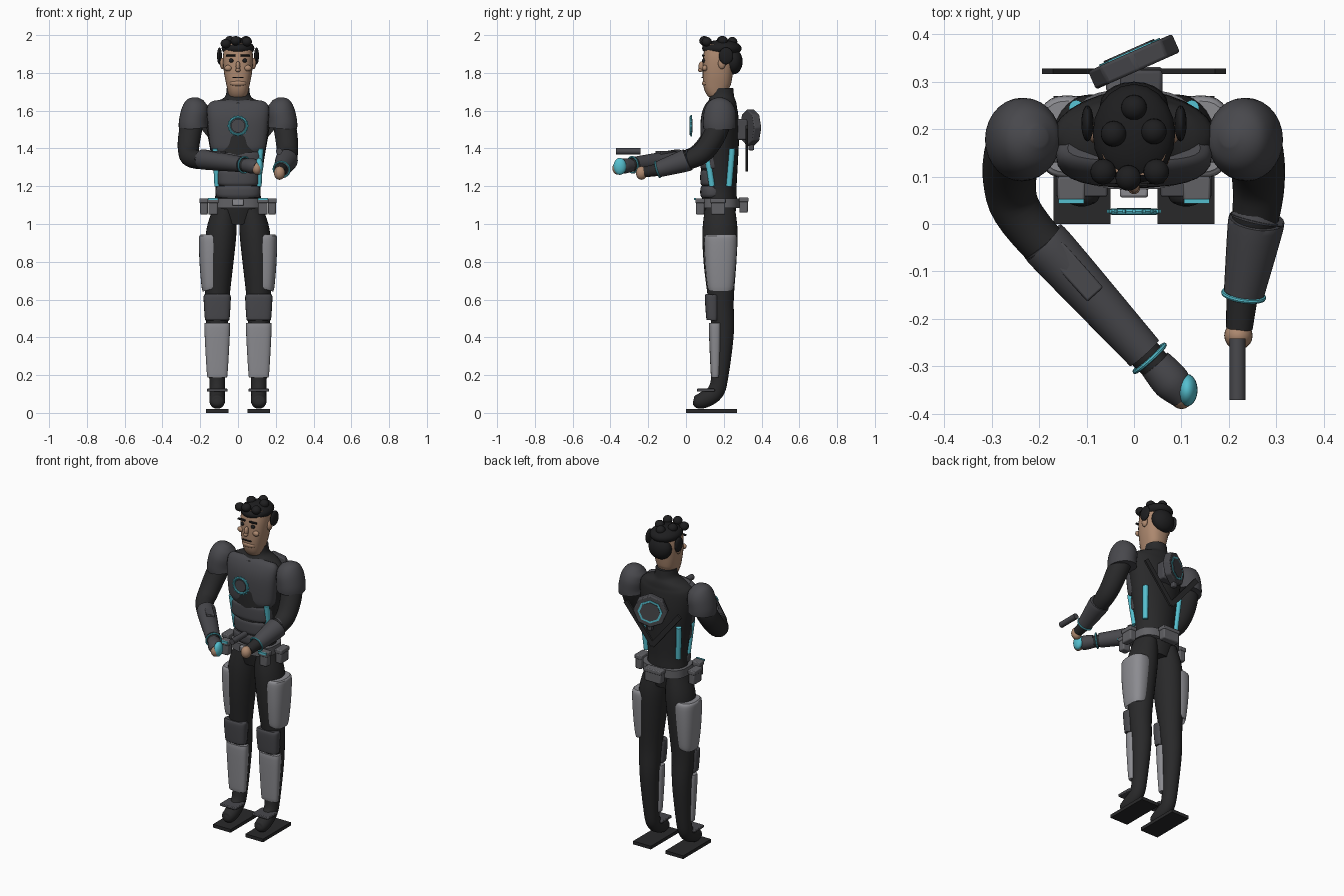
import bpy
import bmesh
import math
from mathutils import Vector

if "Cube" in bpy.data.objects:
    bpy.data.objects.remove(bpy.data.objects["Cube"])


def material(name, colour):
    m = bpy.data.materials.new(name)
    m.use_nodes = True
    m.diffuse_color = (*colour, 1)
    m.node_tree.nodes["Principled BSDF"].inputs["Base Color"].default_value = (*colour, 1)
    return m


SUIT = material("black suit", (.022, .022, .023))
HAIR = material("black hair", (.013, .013, .014))
ARMOUR = material("charcoal armour", (.065, .065, .073))
GEAR = material("mid grey gear", (.12, .12, .13))
PLATE = material("light grey plate", (.26, .26, .28))
TEAL = material("teal glow", (.09, .52, .62))
SKIN = material("skin", (.42, .25, .16))
built = []


def finish(name, bm, mat, bevel=0):
    bmesh.ops.recalc_face_normals(bm, faces=bm.faces)
    mesh = bpy.data.meshes.new(name)
    bm.to_mesh(mesh)
    bm.free()
    mesh.materials.append(mat)
    ob = bpy.data.objects.new(name, mesh)
    bpy.context.collection.objects.link(ob)
    if bevel:
        mod = ob.modifiers.new("bevel", "BEVEL")
        mod.width, mod.segments = bevel, 2
    built.append(ob)
    return ob


def loft(name, points, mat, power=2, sides=28, steps=5):
    """Skin a smooth path of (x, y, z, half width, half depth) with superellipses."""
    pts = [Vector(p if len(p) == 5 else (*p, p[3])) for p in points]
    ends = [pts[0]] + pts + [pts[-1]]
    path = []
    for i in range(len(pts) - 1):
        a, b, c, d = ends[i:i + 4]
        for k in range(steps):
            t = k / steps
            path.append(b + (c - a) * (t / 2) + (a * 2 - b * 5 + c * 4 - d) * (t * t / 2)
                        + (b * 3 - a - c * 3 + d) * (t ** 3 / 2))
    path.append(pts[-1])
    bm = bmesh.new()
    rings = []
    for i, p in enumerate(path):
        ahead, behind = path[min(i + 1, len(path) - 1)], path[max(i - 1, 0)]
        tangent = (Vector(ahead[:3]) - Vector(behind[:3])).normalized()
        v = tangent.cross(Vector((1, 0, 0))).normalized()
        u = v.cross(tangent)
        ring = []
        for k in range(sides):
            a = math.tau * k / sides
            c, s = [math.copysign(abs(w) ** (2 / power), w) for w in (math.cos(a), math.sin(a))]
            ring.append(bm.verts.new(Vector(p[:3]) + u * c * p[3] + v * s * p[4]))
        rings.append(ring)
    for r, q in zip(rings, rings[1:]):
        for k in range(sides):
            n = (k + 1) % sides
            bm.faces.new((r[k], r[n], q[n], q[k]))
    bm.faces.new(rings[0])
    bm.faces.new(rings[-1])
    return finish(name, bm, mat)


def ball(name, centre, radii, mat):
    bm = bmesh.new()
    bmesh.ops.create_uvsphere(bm, u_segments=20, v_segments=12, radius=1)
    bmesh.ops.scale(bm, vec=radii, verts=bm.verts)
    bmesh.ops.translate(bm, vec=centre, verts=bm.verts)
    return finish(name, bm, mat)


def box(name, centre, size, mat, bevel=0, turn=(0, 0, 0)):
    bm = bmesh.new()
    bmesh.ops.create_cube(bm, size=1)
    bmesh.ops.scale(bm, vec=size, verts=bm.verts)
    ob = finish(name, bm, mat, bevel)
    ob.location, ob.rotation_euler = centre, turn
    return ob


def disc(name, centre, normal, radius, depth, mat, sides=28, bevel=0):
    bm = bmesh.new()
    bmesh.ops.create_cone(bm, cap_ends=True, segments=sides, radius1=radius, radius2=radius, depth=depth)
    ob = finish(name, bm, mat, bevel)
    ob.location = centre
    ob.rotation_euler = Vector(normal).to_track_quat("Z", "Y").to_euler()
    return ob


def hoop(name, centre, normal, radius, thick, mat):
    turn = Vector(normal).to_track_quat("Z", "Y").to_euler()
    bpy.ops.mesh.primitive_torus_add(location=centre, rotation=turn, major_radius=radius,
                                     minor_radius=thick, major_segments=32, minor_segments=8)
    ob = bpy.context.object
    ob.name = name
    ob.data.materials.append(mat)
    built.append(ob)


# Torso, neck and front armour
loft("torso", [(0, .18, 1.0, .09, .07), (0, .178, 1.1, .12, .09), (0, .176, 1.2, .12, .092),
               (0, .176, 1.35, .14, .1), (0, .18, 1.5, .165, .102), (0, .185, 1.6, .17, .09),
               (0, .19, 1.64, .14, .078), (0, .19, 1.67, .072, .066), (0, .19, 1.72, .06, .06)], SUIT)
loft("chest_plate", [(0, .14, 1.385, .135, .052), (0, .14, 1.42, .15, .06), (0, .14, 1.55, .162, .062),
                     (0, .15, 1.62, .163, .05), (0, .16, 1.645, .14, .03)], ARMOUR, 2.6)
for i, (low, high, wide) in enumerate([(1.29, 1.38, .13), (1.205, 1.285, .11), (1.14, 1.2, .118)]):
    loft(f"abdomen_plate_{i + 1}", [(0, .14, low, wide - .01, .058), (0, .14, low + .015, wide, .064),
                                    (0, .14, high - .015, wide, .064), (0, .14, high, wide - .01, .058)],
         ARMOUR, 2.4)

# Chest emblem ring with side dashes
disc("emblem_disc", (0, .028, 1.52), (0, 1, 0), .036, .012, ARMOUR)
hoop("emblem_ring", (0, .026, 1.52), (0, 1, 0), .046, .007, TEAL)
for k in range(16):
    a = math.tau * k / 16
    box("emblem_tick", (.053 * math.cos(a), .027, 1.52 + .053 * math.sin(a)), (.008, .008, .006), TEAL, 0, (0, -a, 0))

# Belt
loft("belt", [(0, .178, 1.085, .138, .106), (0, .178, 1.135, .138, .106)], GEAR, 2.8)
box("buckle", (0, .068, 1.115), (.06, .025, .035), PLATE, .006)


def pouch(name, centre, size):
    x, y, z = centre
    w, d, h = size
    box(name, centre, size, GEAR, .007)
    box(name + "_flap", (x, y, z + h * .36), (w + .008, d + .006, h * .3), GEAR, .005)


pouch("back_pouch", (0, .305, 1.1), (.11, .045, .08))

# Back device and crossed harness
tilt = math.radians(24)
normal = Vector((-math.sin(tilt), math.cos(tilt), 0))
hub = Vector((0, .342, 1.51))
box("device_mount", (.015, .295, 1.5), (.09, .06, .11), ARMOUR, .008)
disc("device_body", hub, normal, .098, .042, ARMOUR, 8, .006)
disc("device_glow", hub + normal * .02, normal, .07, .008, TEAL, 8)
disc("device_cover", hub + normal * .023, normal, .058, .008, ARMOUR, 8)
box("device_plug", (0, .345, 1.405), (.03, .03, .03), ARMOUR, .006)

# Head and face
loft("head", [(0, .175, 1.69, .05, .058), (0, .165, 1.73, .06, .072), (0, .168, 1.8, .074, .08),
              (0, .175, 1.88, .08, .084), (0, .18, 1.95, .07, .078)], SKIN, 2.5)
ball("nose", (0, .082, 1.835), (.012, .016, .026), SKIN)
ball("nose_tip", (0, .076, 1.815), (.013, .013, .011), SKIN)
box("mouth", (0, .086, 1.775), (.06, .009, .005), HAIR)
ball("chin", (0, .105, 1.745), (.045, .02, .018), SKIN)

# Hair
ball("hair_cap", (0, .19, 1.93), (.087, .105, .045), HAIR)
ball("back_hair", (0, .25, 1.86), (.072, .05, .068), HAIR)
for x, y, z in [(0, .245, 1.965), (-.043, .19, 1.97), (.042, .195, 1.97),
                (-.065, .11, 1.955), (-.012, .097, 1.97), (.047, .11, 1.965)]:
    ball("hair_curl", (x, y, z), (.027, .027, .025), HAIR)

# Mirrored parts
for s, side in ((1, "left"), (-1, "right")):
    def sided(points):
        return [(s * p[0], *p[1:]) for p in points]

    # Face sides
    ball(side + "_eye", (s * .036, .094, 1.865), (.012, .01, .011), HAIR)
    box(side + "_eyebrow", (s * .038, .091, 1.892), (.05, .012, .009), HAIR, .002)
    ball(side + "_cheek", (s * .052, .1, 1.825), (.02, .014, .016), SKIN)
    ball(side + "_ear", (s * .082, .19, 1.85), (.014, .02, .03), SKIN)
    ball(side + "_side_hair", (s * .098, .212, 1.89), (.013, .038, .045), HAIR)

    # Torso sides, harness and pouches
    loft(side + "_front_light_strip", sided([(.12, .108, 1.4, .015, .016), (.11, .138, 1.2, .015, .016)]), TEAL)
    loft(side + "_back_light_strip", sided([(.122, .245, 1.4, .015, .016), (.108, .228, 1.2, .015, .016)]), TEAL)
    box(side + "_harness_strap", (s * .09, .322, 1.4), (.29, .012, .03), SUIT, 0, (0, -s * math.atan2(.23, .19), 0))
    pouch(side + "_front_pouch", (s * .132, .075, 1.092), (.05, .045, .085))
    pouch(side + "_side_pouch", (s * .18, .17, 1.092), (.04, .075, .085))
    box(side + "_pouch_light", (s * .132, .048, 1.132), (.054, .009, .012), TEAL)

    # Shoulder pad
    loft(side + "_shoulder_pad", sided([(.235, .178, 1.505, .078, .086), (.236, .178, 1.54, .077, .088),
                                        (.225, .18, 1.6, .073, .083), (.21, .182, 1.64, .058, .06),
                                        (.2, .184, 1.662, .02, .02)]), ARMOUR)

    # Leg, foot and leg armour
    loft(side + "_leg", sided([(.07, .18, 1.08, .06, .08), (.088, .18, .96, .08, .093), (.1, .18, .8, .076, .087),
                               (.11, .185, .6, .064, .068), (.11, .195, .42, .055, .058),
                               (.11, .18, .2, .043, .045), (.11, .155, .11, .04, .045),
                               (.11, .09, .067, .042, .043), (.11, .05, .06, .034, .032),
                               (.11, .038, .06, .01, .01)]), SUIT)
    loft(side + "_thigh_plate", sided([(.14, .183, .655, .045, .06), (.143, .183, .67, .05, .07),
                                       (.143, .183, .8, .061, .083), (.14, .184, .92, .067, .087),
                                       (.14, .184, .945, .058, .075)]), PLATE, 2.5)
    loft(side + "_knee_plate", sided([(.11, .14, .49, .06, .028), (.11, .14, .505, .066, .033),
                                      (.11, .137, .61, .072, .037), (.11, .137, .627, .066, .03)]), ARMOUR, 3)
    loft(side + "_shin_plate", sided([(.11, .155, .195, .048, .018), (.11, .155, .21, .055, .024),
                                      (.11, .155, .45, .068, .034), (.11, .155, .475, .062, .026)]), PLATE, 3)
    box(side + "_ankle_plate", (s * .11, .105, .12), (.108, .095, .016), ARMOUR, .004)
    box(side + "_sole", (s * .11, .135, .01), (.12, .27, .02), SUIT)

# Left arm reaching forward
loft("left_arm", [(.22, .19, 1.6, .05), (.25, .165, 1.5, .06), (.262, .1, 1.39, .056), (.257, .02, 1.34, .05),
                  (.232, -.12, 1.295, .036), (.222, -.22, 1.275, .028)], SUIT)
loft("left_gauntlet", [(.258, .008, 1.34, .055), (.256, -.005, 1.335, .059), (.232, -.145, 1.29, .043)], ARMOUR)
hoop("left_wrist_ring", (.231, -.15, 1.289), (.15, 1, .3), .043, .005, TEAL)
ball("left_hand", (.22, -.235, 1.27), (.03, .03, .036), SKIN)
disc("baton", (.218, -.306, 1.385), (0, 1, 0), .017, .13, ARMOUR, 16)

# Right arm folded across the body
loft("right_arm", [(-.22, .19, 1.6, .05), (-.25, .165, 1.5, .06), (-.262, .09, 1.39, .056), (-.235, .01, 1.345, .05),
                   (-.1, -.14, 1.33, .043), (.07, -.325, 1.306, .032)], SUIT)
loft("right_gauntlet", [(-.185, -.045, 1.342, .05), (-.17, -.06, 1.34, .053), (.022, -.272, 1.315, .041)], ARMOUR)
box("forearm_panel", (-.125, -.1, 1.375), (.13, .045, .025), ARMOUR, .004, (0, 0, math.radians(-48)))
hoop("right_wrist_ring", (.033, -.283, 1.313), (.66, -.73, -.08), .042, .005, TEAL)
loft("right_glove", [(.045, -.295, 1.311, .036), (.08, -.335, 1.306, .04), (.105, -.368, 1.302, .026)], ARMOUR)
ball("right_hand", (.1, -.36, 1.295), (.026, .03, .034), SKIN)
ball("palm_light", (.112, -.35, 1.305), (.022, .034, .045), TEAL)

# Smooth rounded parts, keeping hard edges crisp
bpy.ops.object.select_all(action="DESELECT")
for ob in built:
    ob.select_set(True)
bpy.context.view_layer.objects.active = built[0]
bpy.ops.object.shade_smooth_by_angle(angle=math.radians(35))
